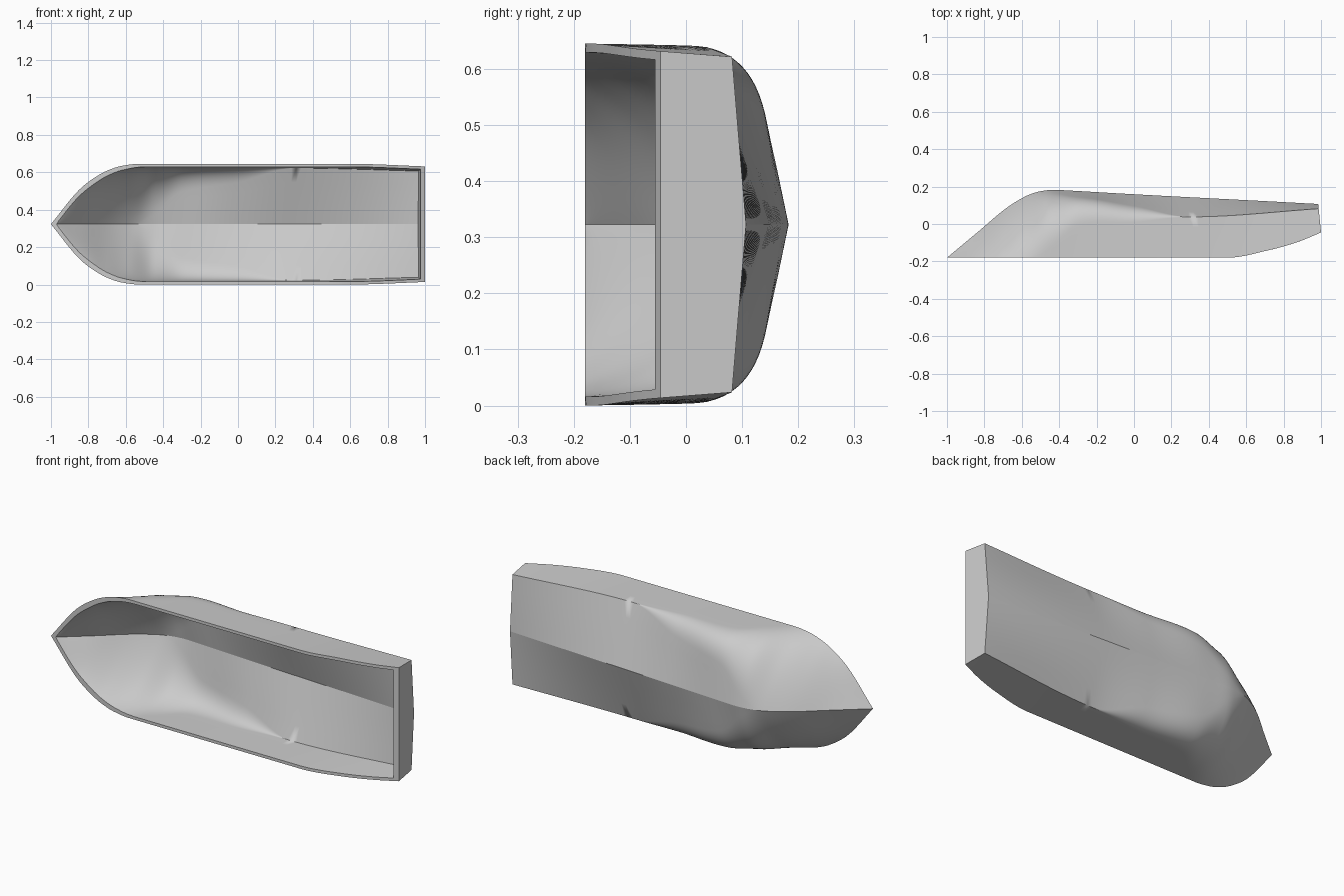
import bpy, bmesh, math

if "Cube" in bpy.data.objects:
    bpy.data.objects.remove(bpy.data.objects["Cube"])

MID = 0.3225      # centreline height
WALL = 0.016
ROWS = 90
ARC = 16

# Lines of the hull along x: (x, value)
KEEL_Y = [(-1, -.18), (-.84, -.047), (-.68, .087), (-.62, .126), (-.56, .157), (-.5, .175),
          (-.43, .183), (-.35, .179), (0, .159), (1, .107)]
SHEER_Y = [(-1, -.18), (.5, -.18), (.727, -.138), (.87, -.097), (1, -.045)]
SHEER_H = [(-1, 0), (-.845, .188), (-.78, .24), (-.7, .286), (-.62, .312), (-.53, .3225),
           (.6, .3225), (1, .309)]
BILGE_Y = [(-1, -.18), (-.85, -.118), (-.7, -.03), (-.58, .035), (-.45, .115), (-.3, .12),
           (0, .075), (.3, .038), (1, .082)]
BILGE_H = [(-1, 0), (-.85, .096), (-.7, .2), (-.58, .275), (-.45, .318), (-.3, .317),
           (.3, .316), (1, .299)]
ROUND = [(-1, 1), (-.58, 1), (-.45, .8), (-.3, .42), (0, .26), (.3, 0), (1, 0)]


def curve(pts, x):
    """Monotone cubic through the points."""
    n = len(pts)
    d = [(pts[i+1][1] - pts[i][1]) / (pts[i+1][0] - pts[i][0]) for i in range(n - 1)]

    def tangent(i):
        if i == 0 or i == n - 1:
            return d[min(i, n - 2)]
        a, b = d[i-1], d[i]
        return 2 * a * b / (a + b) if a * b > 0 else 0
    i = 0
    while i < n - 2 and x > pts[i+1][0]:
        i += 1
    w = pts[i+1][0] - pts[i][0]
    t = (x - pts[i][0]) / w
    return ((2*t**3 - 3*t**2 + 1) * pts[i][1] + (t**3 - 2*t**2 + t) * w * tangent(i)
            + (3*t**2 - 2*t**3) * pts[i+1][1] + (t**3 - t**2) * w * tangent(i + 1))


def lerp(a, b, t):
    return (a[0] + (b[0] - a[0]) * t, a[1] + (b[1] - a[1]) * t)


def section(x, inner, tip):
    """Half section from keel over the bilge to the sheer, as (y, half width)."""
    k = (curve(KEEL_Y, x), 0)
    c = (curve(BILGE_Y, x), curve(BILGE_H, x))
    s = (curve(SHEER_Y, x), curve(SHEER_H, x))
    if inner:
        e = min(1, max(0, (-.5 - x) / .3))
        k = (k[0] - WALL - .009 * e, 0)
        c = (c[0] - WALL + .003 * e, max(0, c[1] - WALL - .002 * e))
        s = (s[0], max(0, s[1] - WALL - .018 * e))
    if tip:
        return [(-.18, 0)] * (ARC + 9)
    f = max(0, curve(ROUND, x))
    a, b = lerp(c, k, f), lerp(c, s, f)
    pts = [lerp(k, a, i / 4) for i in range(4)]
    pts += [lerp(lerp(a, c, i / ARC), lerp(c, b, i / ARC), i / ARC) for i in range(ARC + 1)]
    return pts + [lerp(b, s, i / 4) for i in range(1, 5)]


def skin(bm, x0, x1, inner):
    """Loft one skin and close it with its transom face."""
    rows = []
    for i in range(ROWS + 1):
        t = i / ROWS
        x = x0 + (x1 - x0) * (.55 * t + .45 * t * t)
        half = section(x, inner, i == 0)
        full = [(y, -h) for y, h in reversed(half)] + half[1:]
        rake = .1 * max(0, (x - .5) / .5) ** 2
        rows.append([bm.verts.new((x - rake * (y + .045), y, MID + h)) for y, h in full])
    for r, q in zip(rows, rows[1:]):
        for j in range(len(r) - 1):
            bm.faces.new((r[j], r[j+1], q[j+1], q[j]))
    bm.faces.new(rows[-1])
    return rows


bm = bmesh.new()
outer = skin(bm, -1, 1, False)
inner = skin(bm, -.97, .975, True)

# Flat rim along both sides and the transom
for j in (0, -1):
    for i in range(ROWS):
        bm.faces.new((outer[i][j], outer[i+1][j], inner[i+1][j], inner[i][j]))
bm.faces.new((outer[-1][0], outer[-1][-1], inner[-1][-1], inner[-1][0]))

bmesh.ops.remove_doubles(bm, verts=bm.verts, dist=1e-5)
bmesh.ops.recalc_face_normals(bm, faces=bm.faces)

# Smooth skin with crisp keel, chine and rim
for face in bm.faces:
    face.smooth = True
for edge in bm.edges:
    keel = all(abs(v.co.z - MID) < 1e-5 for v in edge.verts)
    edge.smooth = not (keel or edge.calc_face_angle(0) > math.radians(16))

mesh = bpy.data.meshes.new("boat_hull")
bm.to_mesh(mesh)
bm.free()
bpy.context.collection.objects.link(bpy.data.objects.new("boat_hull", mesh))
